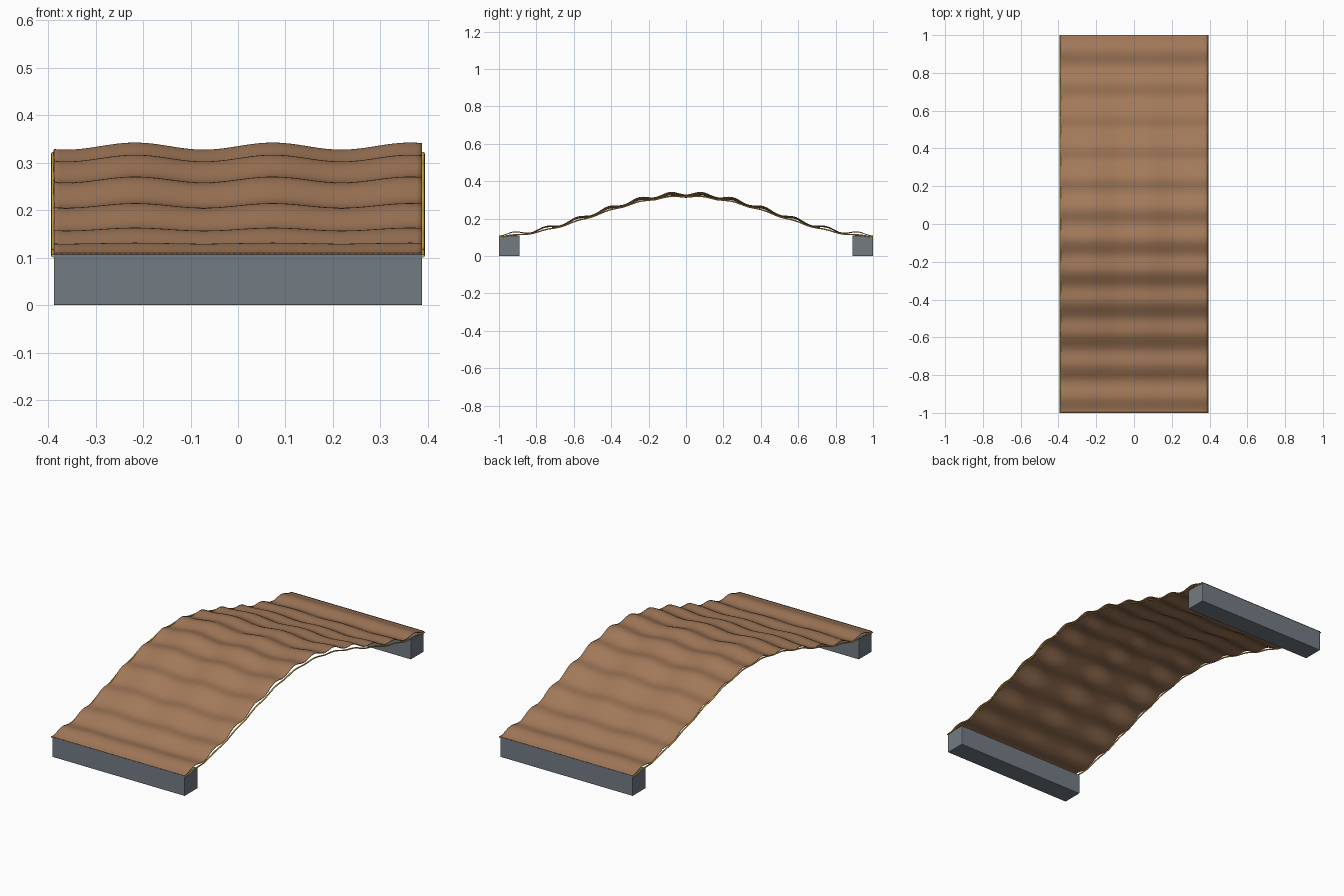
import bpy, bmesh
from math import cos, pi

if "Cube" in bpy.data.objects:
    bpy.data.objects.remove(bpy.data.objects["Cube"])

HALF_W, HALF_L = 0.388, 1.0


def material(name, rgb):
    m = bpy.data.materials.new(name)
    m.diffuse_color = (*rgb, 1)
    m.use_nodes = True
    m.node_tree.nodes["Principled BSDF"].inputs["Base Color"].default_value = m.diffuse_color
    return m


wood = material("brown_wood", (0.36, 0.19, 0.10))
trim = material("amber_trim", (0.70, 0.42, 0.06))
stone = material("slate_grey", (0.17, 0.20, 0.23))


def arch(y):
    return 0.212 * cos(pi * y / 2) ** 2


def deck_z(x, y):
    cross = 0.0075 * cos(pi * y / 2) * cos(2 * pi * (x - 0.073) / 0.29)
    return 0.118 + arch(y) - 0.0085 * cos(12 * pi * y) + cross


def rail_z(y):
    return 0.107 + arch(y) - 0.003 * cos(12 * pi * y)


# Rippled, arched deck made from a displaced grid
bpy.ops.mesh.primitive_grid_add(x_subdivisions=64, y_subdivisions=192, size=2)
deck = bpy.context.object
deck.name = "rippled_deck"
for v in deck.data.vertices:
    v.co.x *= HALF_W
    v.co.y *= HALF_L
    v.co.z = deck_z(v.co.x, v.co.y)
deck.data.materials.append(wood)
bpy.ops.object.shade_smooth_by_angle()
thick = deck.modifiers.new("thickness", 'SOLIDIFY')
thick.thickness = 0.003
thick.offset = -1

# Thin trim rails along both long edges
for side, x in (("left", -0.39), ("right", 0.39)):
    curve = bpy.data.curves.new(side + "_edge_rail", 'CURVE')
    curve.dimensions = '3D'
    curve.bevel_depth = 0.0035
    curve.bevel_resolution = 2
    curve.use_fill_caps = True
    n = 120
    path = curve.splines.new('POLY')
    path.points.add(n)
    for i, p in enumerate(path.points):
        y = -HALF_L + 2 * HALF_L * i / n
        p.co = (x, y, rail_z(y), 1)
    curve.materials.append(trim)
    rail = bpy.data.objects.new(side + "_edge_rail", curve)
    bpy.context.collection.objects.link(rail)

# Support blocks beneath the two ends
for name, s in (("front_block", -1), ("back_block", 1)):
    bpy.ops.mesh.primitive_cube_add(size=1, location=(0, s * 0.945, 0.0545))
    block = bpy.context.object
    block.name = name
    block.scale = (2 * HALF_W, 0.109, 0.109)
    bpy.ops.object.transform_apply(location=False, rotation=False, scale=True)
    bev = block.modifiers.new("soft_edges", 'BEVEL')
    bev.width = 0.003
    bev.segments = 2
    block.data.materials.append(stone)
